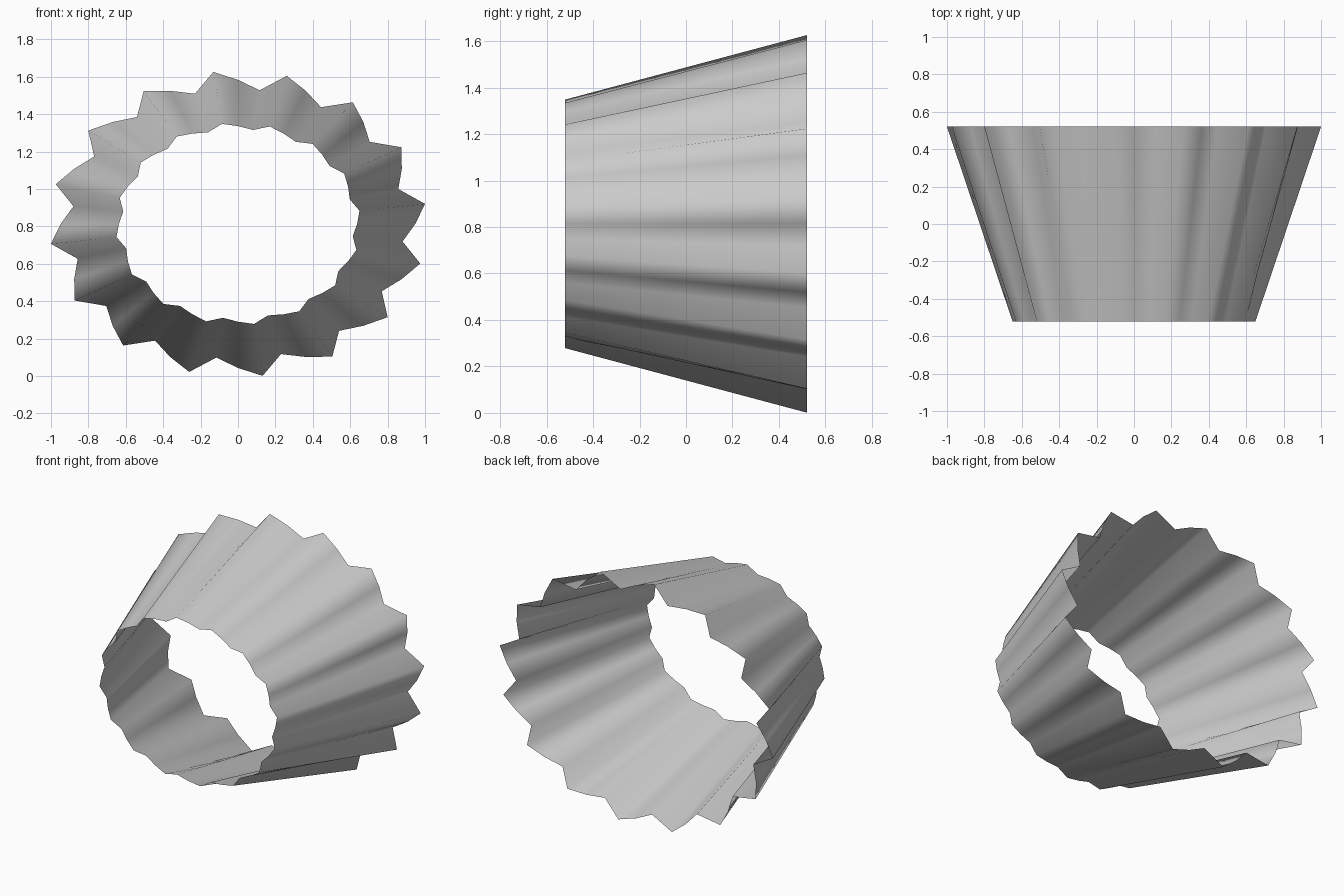
import bpy, bmesh
from math import sin, cos, pi

if "Cube" in bpy.data.objects:
    bpy.data.objects.remove(bpy.data.objects["Cube"])

SIDES, FLUTES, ROWS = 48, 16, 4
HALF, CZ = 0.52, 0.8135
# (mean x radius, mean z radius, x ripple, z ripple) at the narrow front and wide back
FRONT = (0.637, 0.523, 0.0210, 0.0190)
BACK = (0.948, 0.770, 0.0700, 0.0570)

# Open fluted cone, lofted from the front ring to the back ring
bm = bmesh.new()
rings = []
for j in range(ROWS + 1):
    t = j / ROWS
    rx, rz, ax, az = (f + (b - f) * t for f, b in zip(FRONT, BACK))
    ring = []
    for i in range(SIDES):
        a = 2 * pi * i / SIDES
        w = sin(FLUTES * a)
        ring.append(bm.verts.new(((rx + ax * w) * cos(a),
                                  -HALF + 2 * HALF * t,
                                  CZ + (rz + az * w) * sin(a))))
    rings.append(ring)
for lo, hi in zip(rings, rings[1:]):
    for i in range(SIDES):
        k = (i + 1) % SIDES
        bm.faces.new((lo[i], hi[i], hi[k], lo[k])).smooth = True
bmesh.ops.recalc_face_normals(bm, faces=bm.faces)
# Outward-facing normals on the open shell
f = bm.faces[:][0]
c = f.calc_center_median()
if f.normal.x * c.x + f.normal.z * (c.z - CZ) < 0:
    bmesh.ops.reverse_faces(bm, faces=bm.faces[:])

mesh = bpy.data.meshes.new("fluted_shell")
bm.to_mesh(mesh)
bm.free()
shell = bpy.data.objects.new("fluted_shell", mesh)
bpy.context.collection.objects.link(shell)
